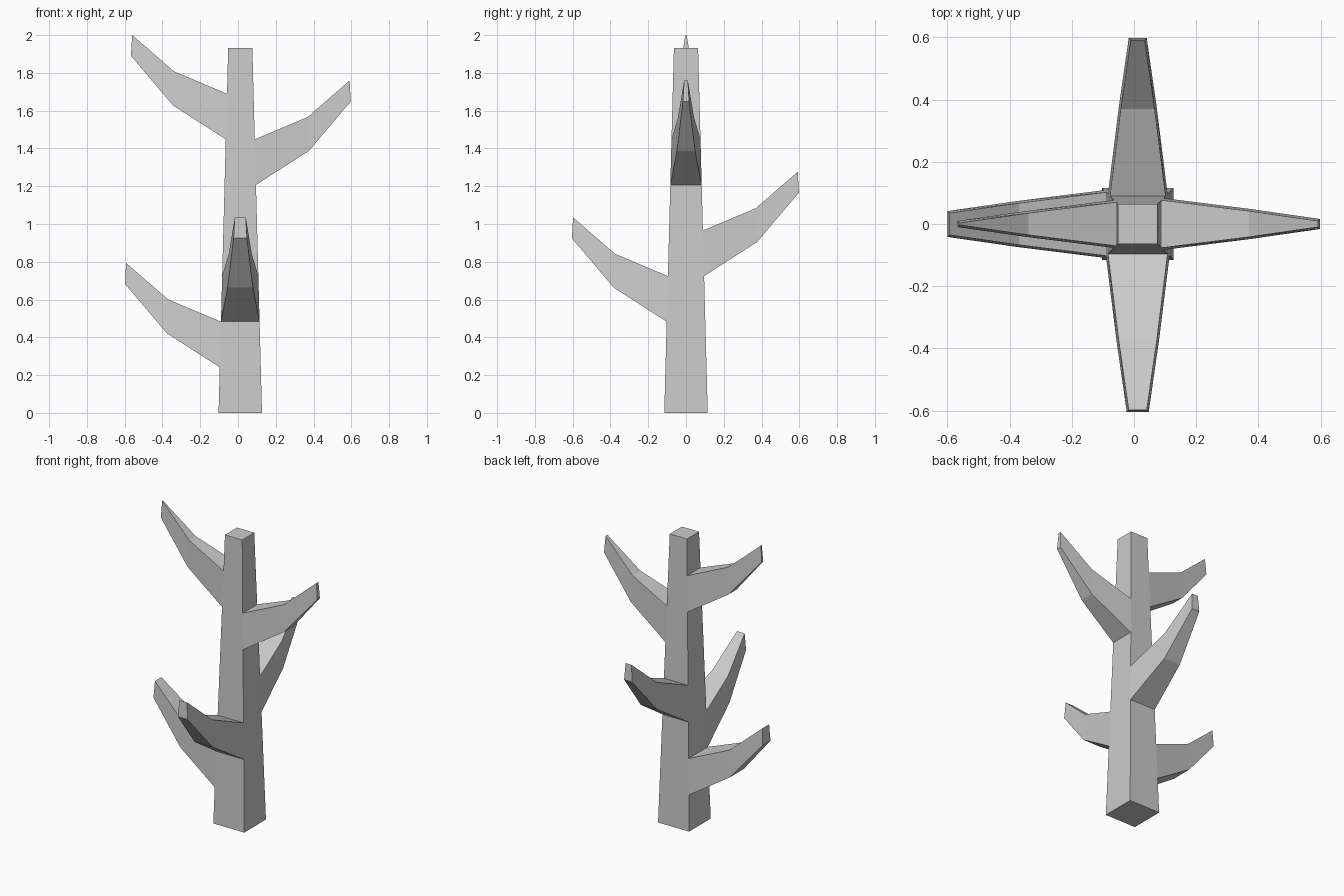
import bpy, bmesh
from mathutils import Vector

if "Cube" in bpy.data.objects:
    bpy.data.objects.remove(bpy.data.objects["Cube"])

CX, HEIGHT, N = 0.012, 1.931, 8
STEP = HEIGHT / N
bm = bmesh.new()

# Tapered square trunk, stacked in eight rings
rings = []
for i in range(N + 1):
    h = 0.115 - 0.051 * i / N
    rings.append([bm.verts.new((CX + sx * h, sy * h, i * STEP))
                  for sx, sy in ((-1, -1), (1, -1), (1, 1), (-1, 1))])
sides = {}
for i in range(N):
    a, b = rings[i], rings[i + 1]
    for s in range(4):
        t = (s + 1) % 4
        sides[i, s] = bm.faces.new((a[s], a[t], b[t], b[s]))
bm.faces.new(rings[0][::-1])
bm.faces.new(rings[-1])

# Branches extruded from trunk side faces: (ring, side), bending upward
normals = [Vector((0, -1, 0)), Vector((1, 0, 0)), Vector((0, 1, 0)), Vector((-1, 0, 0))]
sections = [(0.28, 0.18, 0.118, 0.035), (0.502, 0.442, 0.311, 0.067)]  # out, rise low, rise high, narrowing


def branch(ring, side):
    out = normals[side]
    across = Vector((-out.y, out.x, 0))
    face = sides[ring, side]
    base = [v.co.copy() for v in face.verts]
    prev = list(face.verts)
    bm.faces.remove(face)
    for dist, low, high, narrow in sections:
        new = []
        for k, co in enumerate(base):
            sign = 1 if k in (0, 3) else -1
            rise = low if k < 2 else high
            new.append(bm.verts.new(co + out * dist + across * sign * narrow + Vector((0, 0, rise))))
        for k in range(4):
            j = (k + 1) % 4
            bm.faces.new((prev[k], prev[j], new[j], new[k]))
        prev = new
    bm.faces.new(prev)


for ring, side in ((1, 3), (2, 0), (3, 2), (5, 1), (6, 3)):
    branch(ring, side)

bmesh.ops.recalc_face_normals(bm, faces=bm.faces)
mesh = bpy.data.meshes.new("bare_tree")
bm.to_mesh(mesh)
bm.free()
bpy.context.collection.objects.link(bpy.data.objects.new("bare_tree", mesh))
